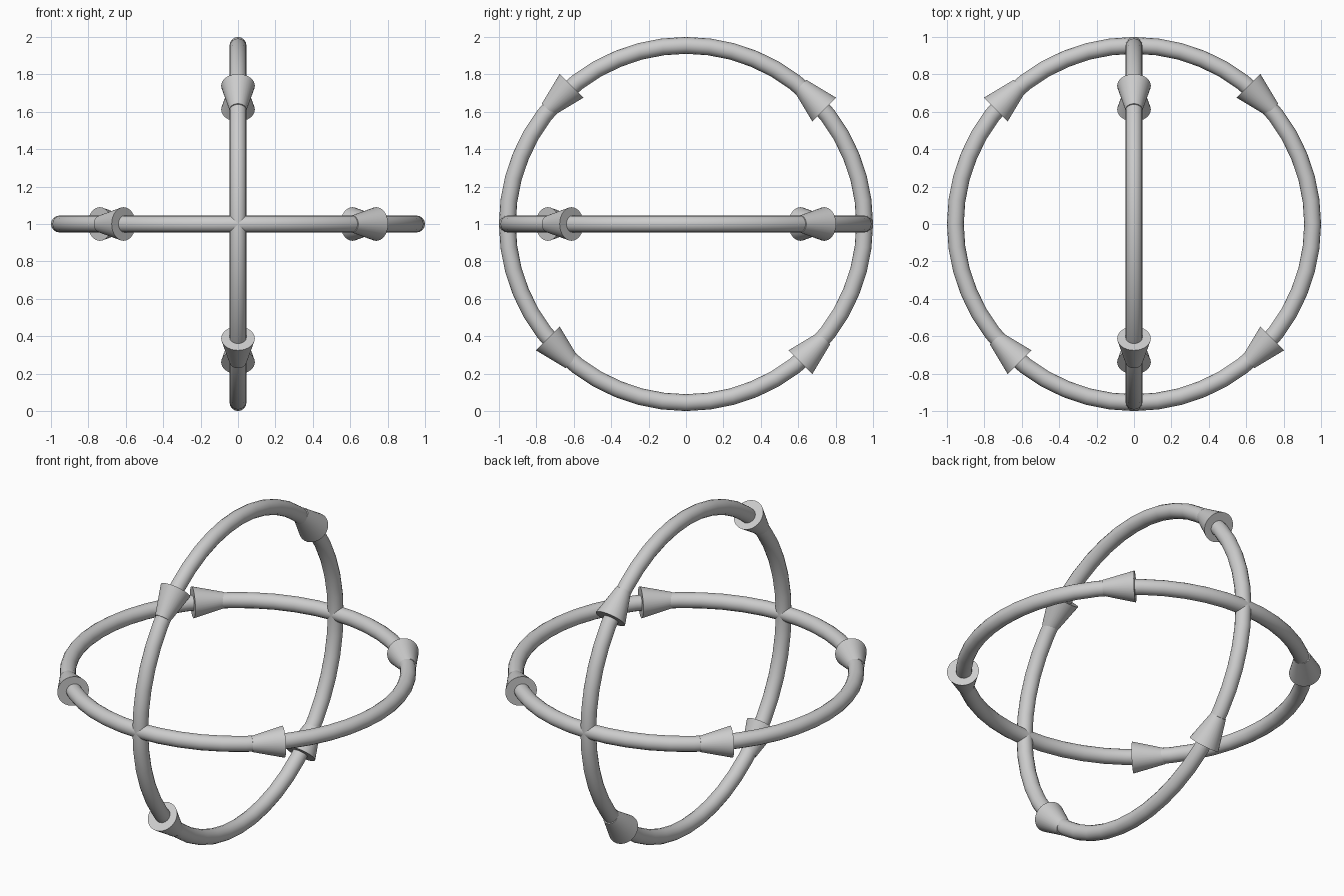
import bpy, math
from mathutils import Matrix, Vector

if "Cube" in bpy.data.objects:
    bpy.data.objects.remove(bpy.data.objects["Cube"])

R, TUBE = 0.955, 0.045        # ring radius, tube radius
HEAD_R, HEAD_LEN = 0.09, 0.18  # arrow head base radius and length


def finish(obj, name, matrix):
    obj.name = name
    obj.matrix_world = matrix
    bpy.ops.object.shade_smooth_by_angle(angle=math.radians(40))


def arrow_ring(name, frame):
    # round tube
    bpy.ops.mesh.primitive_torus_add(major_radius=R, minor_radius=TUBE,
                                     major_segments=48, minor_segments=16)
    finish(bpy.context.object, name + "_ring", frame)
    # four tapered arrow heads pointing counter-clockwise along the tube
    for i in range(4):
        a = math.radians(45 + 90 * i)
        bpy.ops.mesh.primitive_cone_add(vertices=32, radius1=HEAD_R,
                                        radius2=TUBE, depth=HEAD_LEN)
        tangent = Vector((-math.sin(a), math.cos(a), 0))
        turn = tangent.to_track_quat('Z', 'Y').to_matrix().to_4x4()
        place = Matrix.Translation((R * math.cos(a), R * math.sin(a), 0))
        finish(bpy.context.object, f"{name}_arrow_head_{i + 1}",
               frame @ place @ turn)


lift = Matrix.Translation((0, 0, 1))
# level ring runs clockwise from above, upright ring lies in the YZ plane
arrow_ring("level", lift @ Matrix.Rotation(math.pi, 4, 'X'))
arrow_ring("upright", lift @ Matrix(((0, 0, 1, 0), (1, 0, 0, 0),
                                     (0, 1, 0, 0), (0, 0, 0, 1))))
